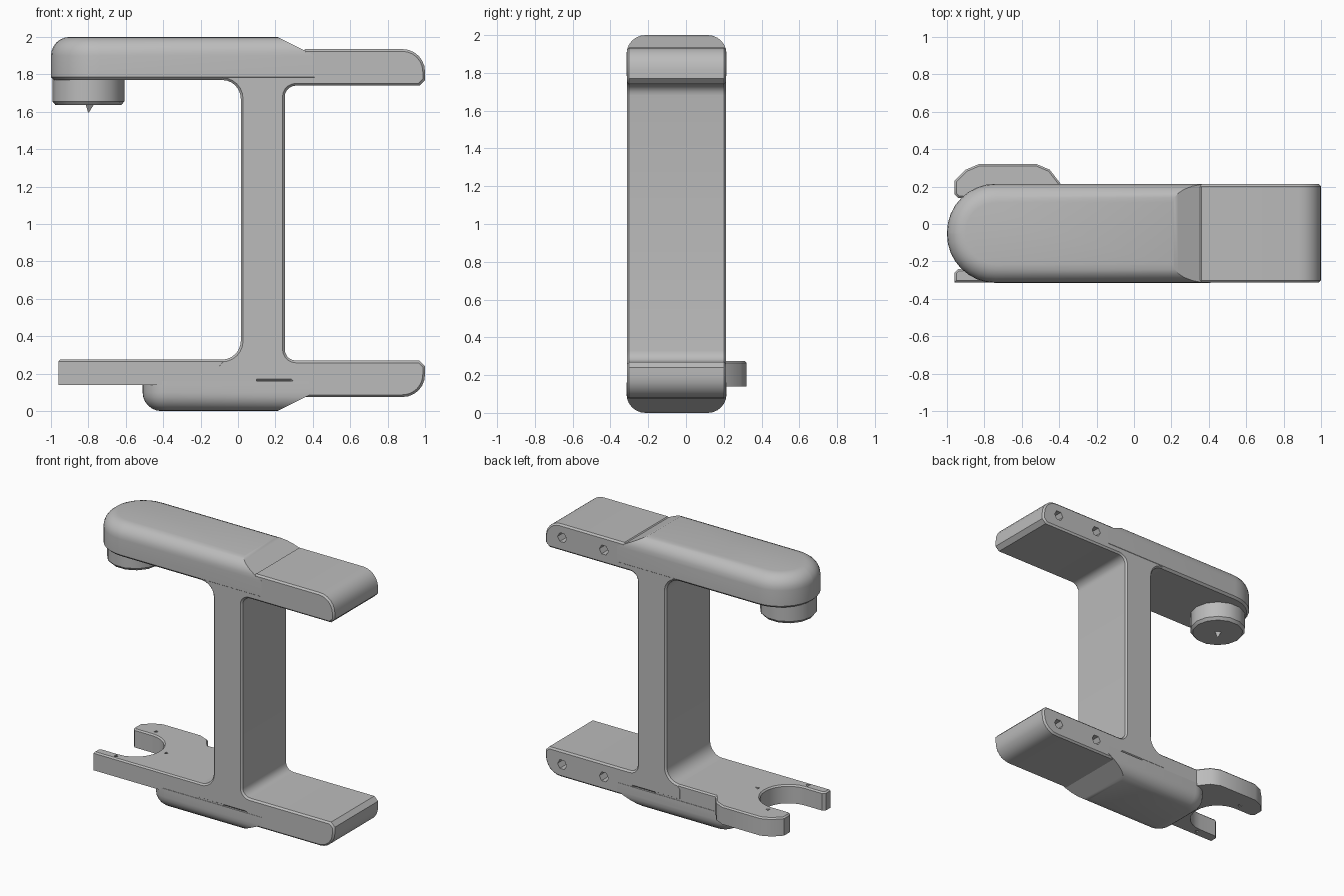
import bpy, bmesh
from math import sin, cos, radians
from mathutils import Vector

cube = bpy.data.objects.get("Cube")
if cube:
    bpy.data.objects.remove(cube, do_unlink=True)

MID = -0.05      # depth centre of the body
HALF = 0.265     # half depth of the body

grey = bpy.data.materials.new("plain grey")
grey.use_nodes = True
colour = (0.5, 0.5, 0.5, 1)
grey.diffuse_color = colour
grey.node_tree.nodes["Principled BSDF"].inputs["Base Color"].default_value = colour


def arc(cx, cy, r, start, end, steps):
    angles = [radians(start + (end - start) * i / steps) for i in range(steps + 1)]
    return [(cx + r * cos(a), cy + r * sin(a)) for a in angles]


def polygon(cx, cy, r, sides, start=0):
    return arc(cx, cy, r, start, start + 360, sides)[:-1]


def shrink(points, d):
    """Move every side of an anticlockwise outline inwards by d."""
    result = []
    for i, point in enumerate(points):
        p, before = Vector(point), Vector(points[i - 1])
        after = Vector(points[(i + 1) % len(points)])
        a, b = (p - before).normalized(), (after - p).normalized()
        n, m = Vector((-a.y, a.x)), Vector((-b.y, b.x))
        result.append(tuple(p + (n + m) * (d / (1 + n.dot(m)))))
    return result


def skin(bm, low, high):
    n = len(low)
    for i in range(n):
        j = (i + 1) % n
        bm.faces.new((low[i], low[j], high[j], high[i]))


def cap(bm, outer, inner):
    """Close an outline, leaving the inner loops open."""
    if not inner:
        bm.faces.new(outer)
        return
    edges = [bm.edges.get((loop[i - 1], loop[i]))
             for loop in [outer] + inner for i in range(len(loop))]
    bmesh.ops.triangle_fill(bm, edges=edges, use_beauty=True)


def loft(name, rings, holes=(), through=False):
    """Skin a stack of rings; each hole is a (far, near) pair of loops."""
    bm = bmesh.new()
    loops = [[bm.verts.new(p) for p in ring] for ring in rings]
    for low, high in zip(loops, loops[1:]):
        skin(bm, low, high)
    far_loops, near_loops = [], []
    for far, near in holes:
        far_loops.append([bm.verts.new(p) for p in far])
        near_loops.append([bm.verts.new(p) for p in near])
        skin(bm, far_loops[-1], near_loops[-1])
    cap(bm, loops[-1], near_loops)
    cap(bm, loops[0], far_loops if through else [])
    if not through:
        for loop in far_loops:
            bm.faces.new(loop)
    bmesh.ops.recalc_face_normals(bm, faces=bm.faces[:])
    mesh = bpy.data.meshes.new(name)
    bm.to_mesh(mesh)
    bm.free()
    mesh.materials.append(grey)
    mesh.shade_smooth()
    mesh.set_sharp_from_angle(angle=radians(32))
    bpy.context.collection.objects.link(bpy.data.objects.new(name, mesh))


# Frame: column with filleted corners and the two right arms
def half_profile(left_z):
    return (arc(0.31, 1.68, 0.06, 180, 90, 5)
            + [(0.97, 1.74), (1, 1.77)]
            + arc(0.88, 1.815, 0.12, 0, 90, 6)
            + [(0.36, 1.935), (0.28, 1.85), (-0.11, 1.85), (-0.11, left_z + 0.03)]
            + arc(-0.085, left_z - 0.1, 0.1, 90, 0, 6))


def upright(points, y):
    return [(x, y, z) for x, z in points]


profile = half_profile(1.77)
profile += [(x, 2.01 - z) for x, z in reversed(half_profile(1.735))]
trim = 0.012
front, back = MID - HALF + 0.002, MID + HALF - 0.002
small = shrink(profile, trim)
screw_holes = []
for x in (0.52, 0.86):
    for z in (1.84, 0.17):
        ring = polygon(x, z, 0.037, 6)
        screw_holes.append((upright(ring, back - 0.1), upright(ring, back)))
loft("frame", [upright(small, front), upright(profile, front + trim),
               upright(profile, back - trim), upright(small, back)], screw_holes)


# Thick left arms: plan outlines stacked with a rounded outer edge
def outline(x0, x1, inset, corner):
    r = corner - inset
    side = arc(x0 + corner, HALF - corner, r, 90, 180, 8)
    return ([(x1, HALF - inset)] + side
            + [(x, -y) for x, y in reversed(side)] + [(x1, inset - HALF)])


def thick_arm(name, x0, corner, inner_z, inner_inset, flip):
    layers = [(inner_z, inner_inset, 0.41), (inner_z + 0.015, 0, 0.41)]
    for step in range(7):
        t = radians(15 * step)
        rise = sin(t)
        layers.append((1.9 + 0.1 * rise, 0.1 * (1 - cos(t)), 0.41 - 0.2 * rise))
    loft(name, [[(x, y + MID, 2 - z if flip else z)
                 for x, y in outline(x0, x1, inset, corner)]
                for z, inset, x1 in layers])


thick_arm("upper_arm", -1, 0.26, 1.77, 0.015, False)
thick_arm("lower_arm", -0.51, 0.13, 1.84, 0, True)


# Forked plate with a round-bottomed slot
def level(points, z):
    return [(x, y, z) for x, y in points]


plan = [(0.1, 0.212), (-0.39, 0.212), (-0.45, 0.29), (-0.52, 0.32), (-0.83, 0.32),
        (-0.9, 0.29), (-0.96, 0.23), (-0.96, 0.16), (-0.94, 0.14)]
plan += arc(-0.8, MID, 0.19, 90, -90, 14)
plan += [(-0.94, -0.24), (-0.96, -0.26), (-0.96, -0.312), (0.1, -0.312)]
bottom, top = 0.14, 0.275
pins = [polygon(x, y, 0.018, 3) for x, y in ((-0.8, 0.19), (-0.55, MID), (-0.8, -0.276))]
loft("fork_plate", [level(plan, bottom), level(plan, top - 0.01),
                    level(shrink(plan, 0.01), top)],
     [(level(pin, bottom), level(pin, top)) for pin in pins], through=True)


# Round foot under the upper arm with a small pointed tip
def turned(name, layers, sides):
    loft(name, [level(polygon(-0.8, MID, r, sides), z) for z, r in layers])


turned("round_foot", [(1.635, 0.175), (1.655, 0.192), (1.8, 0.192)], 14)
turned("foot_tip", [(1.595, 0.002), (1.64, 0.03)], 3)
